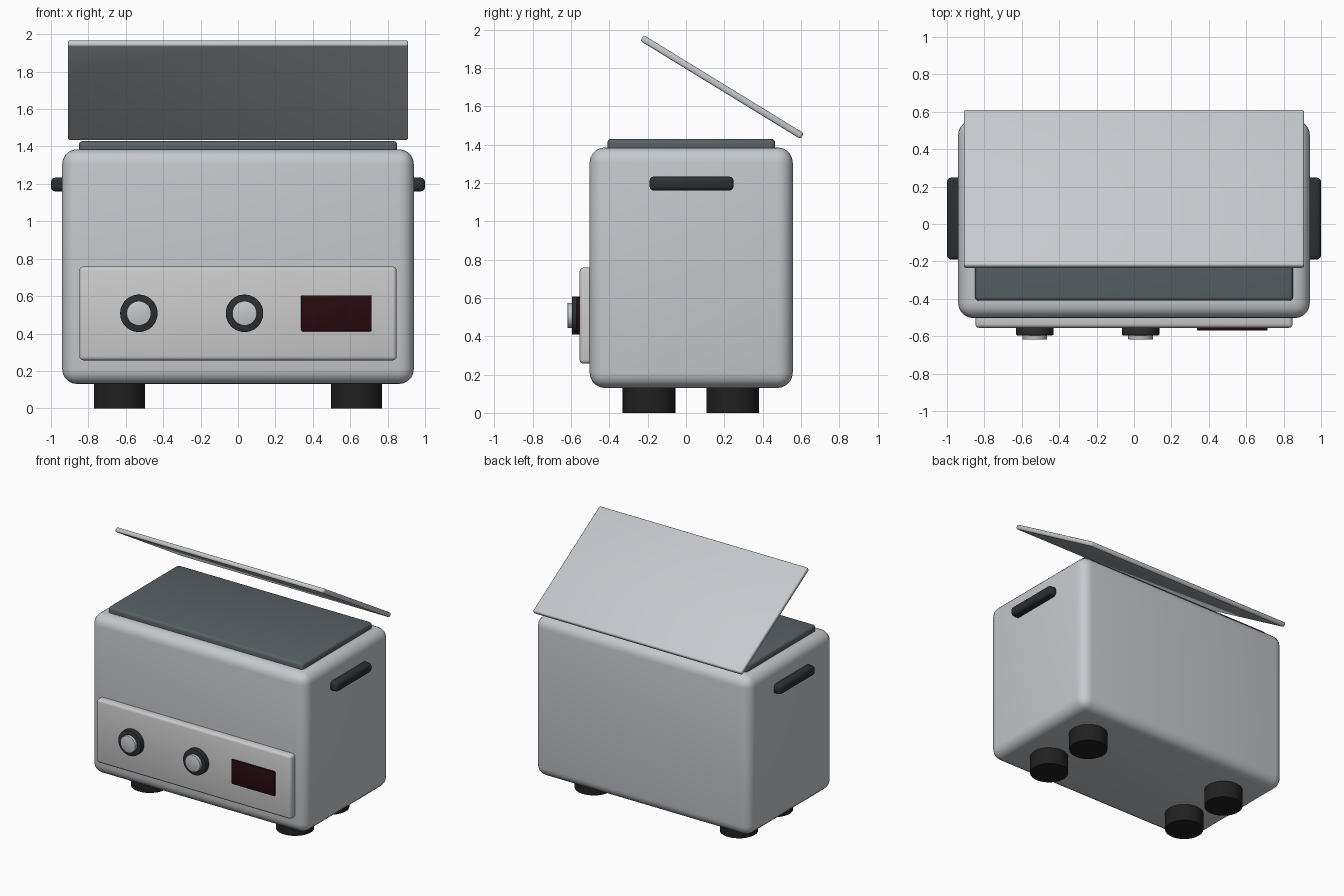
import bpy
from math import radians, pi

if "Cube" in bpy.data.objects:
    bpy.data.objects.remove(bpy.data.objects["Cube"])


def material(name, r, g, b):
    m = bpy.data.materials.new(name)
    m.diffuse_color = (r, g, b, 1)
    m.use_nodes = True
    m.node_tree.nodes["Principled BSDF"].inputs["Base Color"].default_value = m.diffuse_color
    return m


STEEL = material("steel", 0.56, 0.58, 0.61)
PANEL = material("panel_grey", 0.56, 0.55, 0.54)
SLATE = material("slate", 0.10, 0.12, 0.13)
BLACK = material("black_plastic", 0.025, 0.028, 0.03)
RUBBER = material("rubber", 0.015, 0.015, 0.015)
GLASS = material("dark_red", 0.02, 0.003, 0.005)


def finish(ob, name, mat, bevel, segments):
    ob.name = name
    ob.data.materials.append(mat)
    if bevel:
        mod = ob.modifiers.new("bevel", 'BEVEL')
        mod.width = bevel
        mod.segments = segments
        mod.limit_method = 'ANGLE'
        bpy.ops.object.modifier_apply(modifier=mod.name)
    bpy.ops.object.shade_smooth_by_angle(angle=radians(35))
    return ob


def box(name, x, y, z, mat, bevel=0, segments=3):
    """Rounded box from (min, max) ranges."""
    r = (x, y, z)
    bpy.ops.mesh.primitive_cube_add(size=1, location=[(a + b) / 2 for a, b in r])
    ob = bpy.context.object
    ob.scale = [b - a for a, b in r]
    bpy.ops.object.transform_apply(location=False, rotation=False, scale=True)
    return finish(ob, name, mat, bevel, segments)


def cylinder(name, loc, radius, depth, mat, rot=(0, 0, 0), bevel=0):
    bpy.ops.mesh.primitive_cylinder_add(vertices=48, radius=radius, depth=depth,
                                        location=loc, rotation=rot)
    return finish(bpy.context.object, name, mat, bevel, 2)


# Main housing and the dark rim slab on top
box("body", (-0.94, 0.94), (-0.503, 0.557), (0.13, 1.385), STEEL, 0.08, 5)
box("top_slab", (-0.85, 0.85), (-0.41, 0.465), (1.33, 1.43), SLATE, 0.02)

# Raised tilted lid
lid = box("lid", (-0.91, 0.91), (-0.302, 0.678), (1.6835, 1.7185), STEEL, 0.012)
lid.rotation_euler.x = radians(-31.5)
lid.location.z = 1.70

# Control panel, display and knobs
box("control_panel", (-0.848, 0.848), (-0.555, -0.45), (0.257, 0.758), PANEL, 0.02)
box("display", (0.338, 0.714), (-0.57, -0.54), (0.412, 0.604), GLASS, 0.005, 2)
for i, x in enumerate((-0.53, 0.035)):
    cylinder(f"knob_{i}", (x, -0.565, 0.508), 0.1, 0.06, BLACK, (pi / 2, 0, 0), 0.005)
    cylinder(f"knob_cap_{i}", (x, -0.595, 0.508), 0.066, 0.045, STEEL, (pi / 2, 0, 0), 0.003)

# Side handles
for side, s in (("left", -1), ("right", 1)):
    box(f"{side}_handle", sorted((0.9 * s, s)), (-0.19, 0.248), (1.16, 1.233), BLACK, 0.022)

# Feet
for i, x in enumerate((-0.633, 0.633)):
    for j, y in enumerate((-0.193, 0.244)):
        cylinder(f"foot_{i}_{j}", (x, y, 0.08), 0.137, 0.16, RUBBER)
